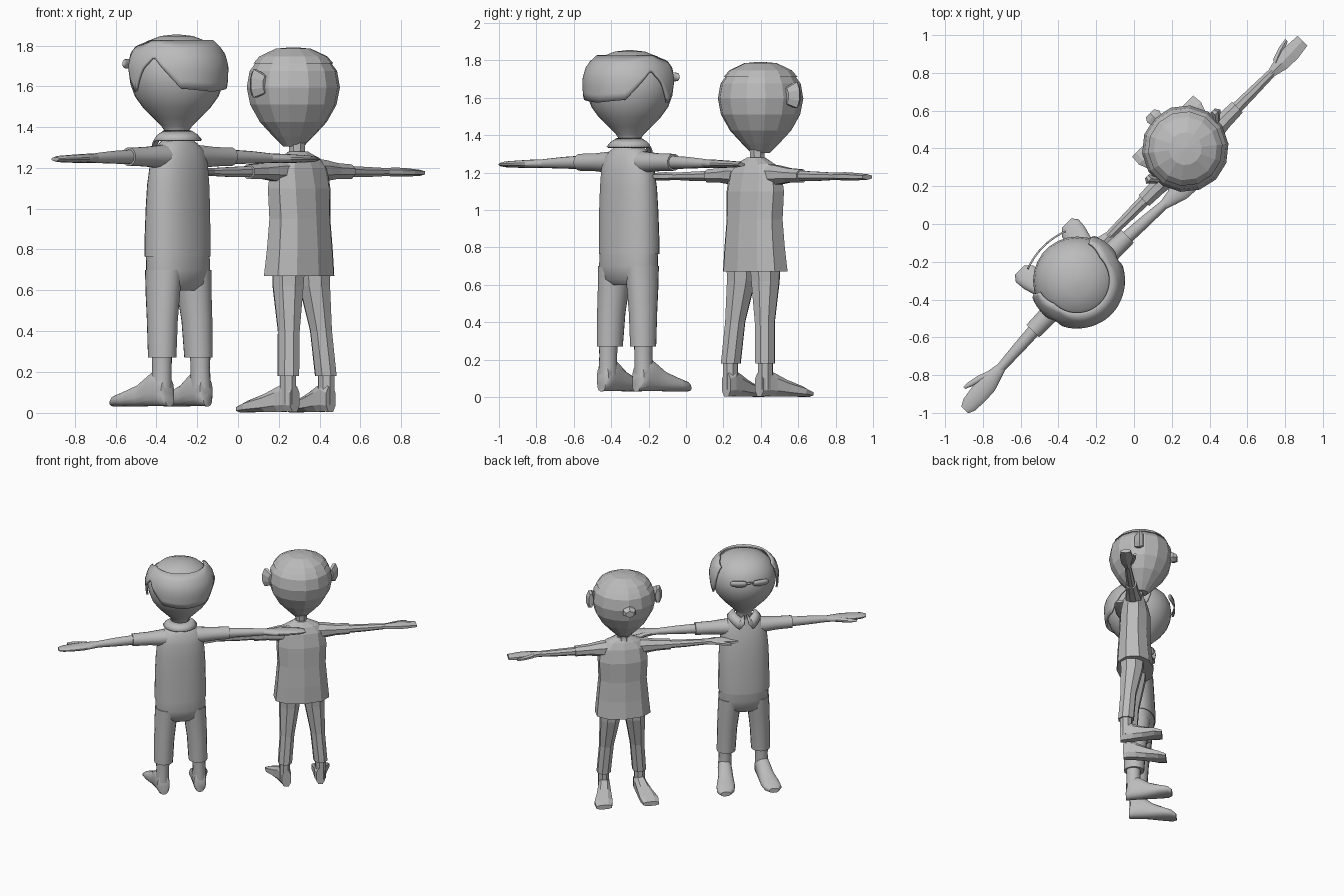
import bpy, bmesh, math
from mathutils import Matrix, Vector

# the whole model is one plain grey
GREY = bpy.data.materials.new("plain grey")
GREY.diffuse_color = (0.5, 0.5, 0.5, 1)

# local frame: x = across the arms, y = forward; pair stands turned by 45 degrees
TURN = Matrix.Rotation(math.radians(45), 4, 'Z')
origin = Vector((0, 0, 0))
smooth = True


def finish(name, bm):
    bmesh.ops.recalc_face_normals(bm, faces=bm.faces)
    bm.transform(TURN @ Matrix.Translation(origin))
    me = bpy.data.meshes.new(name)
    bm.to_mesh(me)
    bm.free()
    me.materials.append(GREY)
    ob = bpy.data.objects.new(name, me)
    bpy.context.collection.objects.link(ob)
    if smooth:
        bpy.ops.object.select_all(action='DESELECT')
        ob.select_set(True)
        bpy.context.view_layer.objects.active = ob
        bpy.ops.object.shade_smooth_by_angle(angle=math.radians(40))
    return ob


def loft(name, axis, rings, n, power=1.0):
    """Closed skin over rings (x, y, z, radius a, radius b) square to the axis."""
    A, B = {'z': ((1, 0, 0), (0, 1, 0)), 'x': ((0, 1, 0), (0, 0, 1)),
            'y': ((1, 0, 0), (0, 0, 1))}[axis]
    A, B = Vector(A), Vector(B)
    bm = bmesh.new()
    loops = []
    for x, y, z, a, b in rings:
        loop = []
        for i in range(n):
            t = 2 * math.pi * (i + 0.5) / n
            c, s = math.cos(t), math.sin(t)
            c, s = (math.copysign(abs(v) ** power, v) for v in (c, s))
            loop.append(bm.verts.new(Vector((x, y, z)) + A * a * c + B * b * s))
        loops.append(loop)
    for p, q in zip(loops, loops[1:]):
        for i in range(n):
            j = (i + 1) % n
            bm.faces.new((p[i], p[j], q[j], q[i]))
    bm.faces.new(loops[0])
    bm.faces.new(loops[-1])
    return finish(name, bm)


def interp(points, t):
    for (a, va), (b, vb) in zip(points, points[1:]):
        if t <= b:
            return va + (vb - va) * max(0, t - a) / (b - a)
    return points[-1][1]


def band(name, start, end, steps, column, thick, cy=0.0):
    """Curved sheet around z; column(angle from the back) gives (radius, z) points."""
    bm = bmesh.new()
    cols = []
    for i in range(steps + 1):
        d = start + (end - start) * i / steps
        t = math.radians(d)
        cols.append([bm.verts.new((r * math.sin(t), cy - r * math.cos(t), z))
                     for r, z in column(d)])
    for p, q in zip(cols, cols[1:]):
        for k in range(len(p) - 1):
            bm.faces.new((p[k], q[k], q[k + 1], p[k + 1]))
    ob = finish(name, bm)
    mod = ob.modifiers.new("thickness", 'SOLIDIFY')
    mod.thickness, mod.offset = thick, 0
    return ob


def round_rings(profile, y=0.0):
    return [(0, y, z, r, r) for r, z in profile]


# ---------------- first figure: smooth ----------------
origin = Vector((-0.425, 0, 0))
loft("tall_head", 'z', round_rings([
    (0.06, 1.29), (0.055, 1.375), (0.075, 1.405), (0.115, 1.445), (0.165, 1.495), (0.205, 1.55),
    (0.227, 1.61), (0.234, 1.66), (0.226, 1.72), (0.198, 1.775), (0.15, 1.82), (0.08, 1.847),
    (0.01, 1.855)]), 28)

LOW = [(0, 1.575), (40, 1.59), (55, 1.66), (73, 1.745), (88, 1.68), (102, 1.57), (112, 1.64), (118, 1.75)]
HAIR_R = [(1.56, 0.234), (1.62, 0.244), (1.7, 0.247), (1.76, 0.23), (1.80, 0.2), (1.825, 0.17)]


def hair_column(d):
    lo = interp(LOW, abs(d))
    hi = interp([(0, 1.822), (90, 1.822), (118, 1.79)], abs(d))
    zs = [lo + (hi - lo) * k / 6 for k in range(7)]
    return [(interp(HAIR_R, z), z) for z in zs]


band("tall_hair", -118, 118, 60, hair_column, 0.014)
for s in (-1, 1):
    # rounded lenses on a shallow arc
    band("eyewear_lens", 180 + s * 3, 180 + s * 21, 12, lambda d: [
        (0.395, 1.711 + k * 0.023 * (1 - abs((abs(d - 180) - 12) / 9.2) ** 4) ** 0.5) for k in (-1, 1)],
        0.01, -0.14)
band("eyewear_bridge", 176, 184, 3, lambda d: [(0.395, 1.71), (0.395, 1.722)], 0.01, -0.14)

# shirt with open collar
loft("tall_shirt", 'z', [
    (0, -.005, 0.765, 0.186, 0.122), (0, -.005, 0.85, 0.186, 0.121), (0, -.008, 1.0, 0.184, 0.116),
    (0, -.01, 1.12, 0.178, 0.111), (0, -0.015, 1.22, 0.168, 0.1), (0, -0.015, 1.285, 0.15, 0.085),
    (0, -0.01, 1.32, 0.11, 0.07), (0, 0, 1.35, 0.06, 0.055)], 24, 0.9)


def collar_column(d):
    drop = interp([(0, 0), (110, 0), (155, 0.055), (172, 0.01)], abs(d))
    return [(0.12 - drop * 0.1, 1.335 - drop), (0.1, 1.36 - drop * 0.5), (0.068, 1.38 - drop * 0.5)]


band("collar", -172, 172, 40, collar_column, 0.01)

# trousers
loft("tall_trouser_seat", 'z', [
    (0, -.005, 0.80, 0.18, 0.118), (0, -0.01, 0.7, 0.182, 0.116), (0, -0.01, 0.63, 0.175, 0.1),
    (0, -0.01, 0.60, 0.12, 0.07)], 24, 0.9)
for s in (-1, 1):
    loft("tall_trouser_leg", 'z', [
        (s * .10, -.01, .70, .084, .1), (s * .108, -.012, .6, .08, .092), (s * .12, -.02, .45, .073, .08),
        (s * .126, -.025, .27, .068, .073)], 16)
    loft("tall_ankle", 'z', [(s * .133, -.03, .29, .05, .052), (s * .133, -.03, .22, .046, .05),
                             (s * .136, -.03, .12, .05, .053)], 14)
    # shoe: (forward, sideways, half width, top)
    prof = [(-.083, .132, .03, .10), (-.07, .134, .045, .17), (-.03, .137, .05, .21), (.02, .141, .052, .195),
            (.09, .15, .058, .14), (.17, .163, .068, .105), (.225, .172, .064, .085), (.255, .177, .035, .065)]
    loft("tall_shoe", 'y',
         [(s * x, y, .03 + (t - .03) / 2, w, (t - .03) / 2) for y, x, w, t in prof], 16, 0.8)
    # arms
    loft("tall_sleeve", 'x', [
        (s * .08, -.015, 1.255, .07, .062), (s * .16, -.018, 1.255, .062, .055),
        (s * .24, -.02, 1.255, .052, .048), (s * .355, -.022, 1.255, .048, .046)], 16)
    loft("tall_arm", 'x', [
        (s * .33, -.023, 1.255, .036, .036), (s * .48, -.032, 1.252, .032, .031),
        (s * .62, -.04, 1.248, .025, .023)], 14)
    loft("tall_hand", 'x', [
        (s * .60, -.04, 1.248, .024, .022), (s * .66, -.045, 1.247, .04, .023), (s * .72, -.05, 1.246, .054, .022),
        (s * .80, -.056, 1.245, .052, .019), (s * .87, -.06, 1.244, .044, .016),
        (s * .905, -.062, 1.243, .026, .010)], 14)
    loft("tall_thumb", 'x', [
        (s * .66, -.03, 1.246, .022, .018), (s * .73, -.002, 1.245, .02, .016), (s * .79, .014, 1.244, .016, .013),
        (s * .825, .022, 1.244, .007, .007)], 10)

# ---------------- second figure: low-poly ----------------
smooth = False
origin = Vector((0.474, 0.055, 0))
HEAD_B = [(0.05, 1.305), (0.10, 1.355), (0.165, 1.425), (0.213, 1.51), (0.23, 1.595), (0.216, 1.675),
          (0.165, 1.745), (0.085, 1.782), (0.01, 1.79)]
loft("short_head", 'z', round_rings(HEAD_B, 0.035), 14)
loft("short_neck", 'z', round_rings([(0.055, 1.24), (0.042, 1.28), (0.045, 1.34)], 0.01), 8)
# close-cut hair with a thin raised edge
loft("short_hair", 'z', round_rings([
    (0.19, 1.712), (0.198, 1.712), (0.168, 1.747), (0.087, 1.785), (0.01, 1.792)], 0.035), 14)
loft("nose", 'y', [(0, .22, 1.595, .035, .045), (0, .275, 1.59, .052, .036),
                   (0, .30, 1.585, .035, .025)], 6)
loft("short_shirt", 'z', [
    (0, -.005, .67, .205, .135), (0, -.01, .80, .192, .125), (0, -.01, .95, .178, .115),
    (0, -.005, 1.1, .185, .112), (0, -.005, 1.20, .172, .09), (0, -.005, 1.245, .13, .07),
    (0, 0, 1.28, .05, .045)], 10, 0.88)
for s in (-1, 1):
    # flared ear
    loft("ear", 'y', [(s * .215, .01, 1.61, .022, .045), (s * .25, .05, 1.615, .03, .075),
                      (s * .245, .075, 1.61, .018, .055)], 8)
    loft("short_trouser_leg", 'z', [
        (s * .088, -.02, .72, .082, .09), (s * .092, -.02, .62, .076, .085), (s * .112, -.045, .4, .054, .06),
        (s * .13, -.06, .18, .052, .06)], 8)
    loft("short_ankle", 'z', [(s * .132, -.06, .2, .04, .045), (s * .132, -.06, .04, .04, .045)], 8)
    prof = [(-.10, .125, .034, .13), (-.06, .128, .042, .15), (-.01, .135, .046, .13), (.06, .148, .055, .095),
            (.15, .167, .07, .06), (.205, .172, .06, .035)]
    loft("short_shoe", 'y', [(s * x, y, t / 2, w, t / 2) for y, x, w, t in prof], 8, 0.75)
    # arms
    loft("short_sleeve", 'x', [
        (s * .08, -.005, 1.185, .066, .068), (s * .17, -.005, 1.187, .058, .055),
        (s * .25, -.005, 1.185, .048, .042), (s * .35, -.005, 1.182, .043, .038)], 8)
    loft("short_arm", 'x', [
        (s * .33, -.005, 1.182, .034, .03), (s * .46, -.005, 1.18, .03, .027),
        (s * .62, -.005, 1.18, .024, .02)], 8)
    loft("short_hand", 'x', [
        (s * .60, -.005, 1.18, .024, .02), (s * .68, -.005, 1.18, .048, .022), (s * .76, -.003, 1.178, .052, .02),
        (s * .842, 0, 1.176, .042, .015)], 6)
    loft("short_thumb", 'x', [
        (s * .66, .02, 1.18, .022, .017), (s * .73, .048, 1.178, .018, .014),
        (s * .785, .062, 1.176, .011, .01)], 6)
